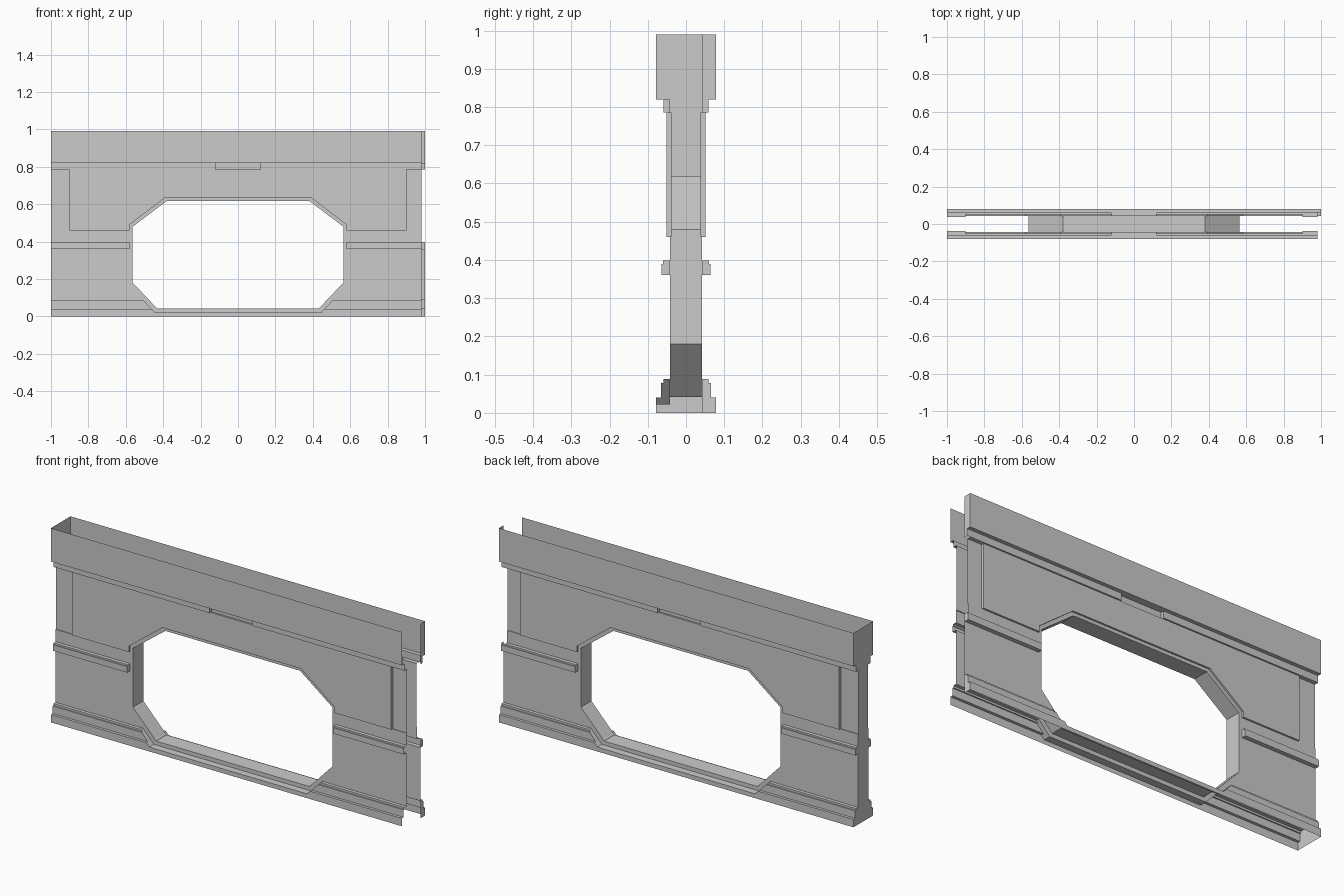
import bpy, bmesh
from mathutils import Vector

if "Cube" in bpy.data.objects:
    bpy.data.objects.remove(bpy.data.objects["Cube"])

# relief rows of the wall: bottom z, top z, depth from the centre plane
ROWS = [(0, .04, .079), (.04, .078, .065), (.078, .088, .059), (.088, .36, .042),
        (.36, .39, .064), (.39, .398, .060), (.398, .46, .042), (.46, .785, .051),
        (.785, .82, .059), (.82, .99, .079)]
COLS = [-1, -.9, -.12, .12, .9, .98, 1]
CORE = .042


def octagon(top_x, top_z, side_x, side_hi, side_lo, bot_x, bot_z):
    right = [(bot_x, bot_z), (side_x, side_lo), (side_x, side_hi), (top_x, top_z)]
    return right + [(-x, z) for x, z in reversed(right)]   # counter-clockwise


OUTER = octagon(.39, .635, .58, .49, .165, .445, .022)
INNER = octagon(.38, .618, .563, .48, .18, .432, .042)


def finish(name, bm):
    me = bpy.data.meshes.new(name)
    bm.to_mesh(me)
    bm.free()
    ob = bpy.data.objects.new(name, me)
    bpy.context.collection.objects.link(ob)
    return ob


def quad(bm, *pts):
    return bm.faces.new([bm.verts.new(p) for p in pts])


def depth(col, row):
    z0, z1, d = ROWS[row]
    if col in (0, 4) and z0 == .46:
        return .038                     # recessed end panels
    if col == 2 and z0 == .785:
        return CORE                     # notch under the top band
    return d


def inside(p, poly):
    return all((b[0] - a[0]) * (p.z - a[1]) - (b[1] - a[1]) * (p.x - a[0]) > 0
               for a, b in zip(poly, poly[1:] + poly[:1]))


def panel(name, s):
    bm = bmesh.new()
    back = s > 0

    def d(c, r):
        # only the back sheet reaches x = 1, except beside the end panel
        if c > 5 or r >= len(ROWS) or (c == 5 and (not back or r in (6, 7))):
            return None
        return depth(c, r)

    for c in range(6):
        x0, x1 = COLS[c], COLS[c + 1]
        for r, (z0, z1, _) in enumerate(ROWS):
            y = d(c, r)
            if y is None:
                continue
            quad(bm, (x0, s*y, z0), (x1, s*y, z0), (x1, s*y, z1), (x0, s*y, z1))
            up, side = d(c, r + 1), d(c + 1, r)
            if up is not None and up != y:
                quad(bm, (x0, s*y, z1), (x1, s*y, z1), (x1, s*up, z1), (x0, s*up, z1))
            if side is not None and side != y:
                quad(bm, (x1, s*y, z0), (x1, s*side, z0), (x1, s*side, z1), (x1, s*y, z1))
            if c == 5 and y > CORE:     # end returns of the mouldings
                quad(bm, (1, s*y, z0), (1, s*CORE, z0), (1, s*CORE, z1), (1, s*y, z1))
    bmesh.ops.remove_doubles(bm, verts=bm.verts[:], dist=1e-5)

    # cut the eight-sided opening
    for a, b in zip(OUTER, OUTER[1:] + OUTER[:1]):
        n = Vector((b[1] - a[1], 0, a[0] - b[0])).normalized()
        bmesh.ops.bisect_plane(bm, geom=bm.verts[:] + bm.edges[:] + bm.faces[:],
                               dist=1e-6, plane_co=(a[0], 0, a[1]), plane_no=n)
    bmesh.ops.delete(bm, geom=[f for f in bm.faces if inside(f.calc_center_median(), OUTER)],
                     context='FACES')

    # returns from the cut edge back to the frame plane
    rim = [e for e in bm.edges if e.is_boundary
           and all(abs(v.co.x) < .6 and .01 < v.co.z < .7 for v in e.verts)]
    new = bmesh.ops.extrude_edge_only(bm, edges=rim)['geom']
    for v in new:
        if isinstance(v, bmesh.types.BMVert):
            v.co.y = s * CORE
    bmesh.ops.remove_doubles(bm, verts=bm.verts[:], dist=1e-5)
    bmesh.ops.dissolve_degenerate(bm, edges=bm.edges[:], dist=1e-5)
    bmesh.ops.dissolve_limit(bm, angle_limit=.01, verts=bm.verts[:], edges=bm.edges[:])
    bmesh.ops.recalc_face_normals(bm, faces=bm.faces[:])
    if sum(f.normal.y * f.calc_area() for f in bm.faces) * s < 0:
        bmesh.ops.reverse_faces(bm, faces=bm.faces[:])
    finish(name, bm)


panel("front_panel", -1)
panel("back_panel", 1)

# closed left end, following the wall profile
bm = bmesh.new()
for r, (z0, z1, _) in enumerate(ROWS):
    y = depth(0, r)
    quad(bm, (-1, y, z0), (-1, -y, z0), (-1, -y, z1), (-1, y, z1))
finish("end_cap", bm)

# frame lining the opening: two flat rings and the jamb
bm = bmesh.new()
for i in range(8):
    j = (i + 1) % 8
    (ox, oz), (px, pz) = OUTER[i], OUTER[j]
    (ax, az), (bx, bz) = INNER[i], INNER[j]
    f, k = -CORE, CORE
    quad(bm, (ox, f, oz), (px, f, pz), (bx, f, bz), (ax, f, az))
    quad(bm, (ox, k, oz), (ax, k, az), (bx, k, bz), (px, k, pz))
    quad(bm, (ax, f, az), (bx, f, bz), (bx, k, bz), (ax, k, az))
bmesh.ops.remove_doubles(bm, verts=bm.verts[:], dist=1e-5)
finish("opening_frame", bm)
